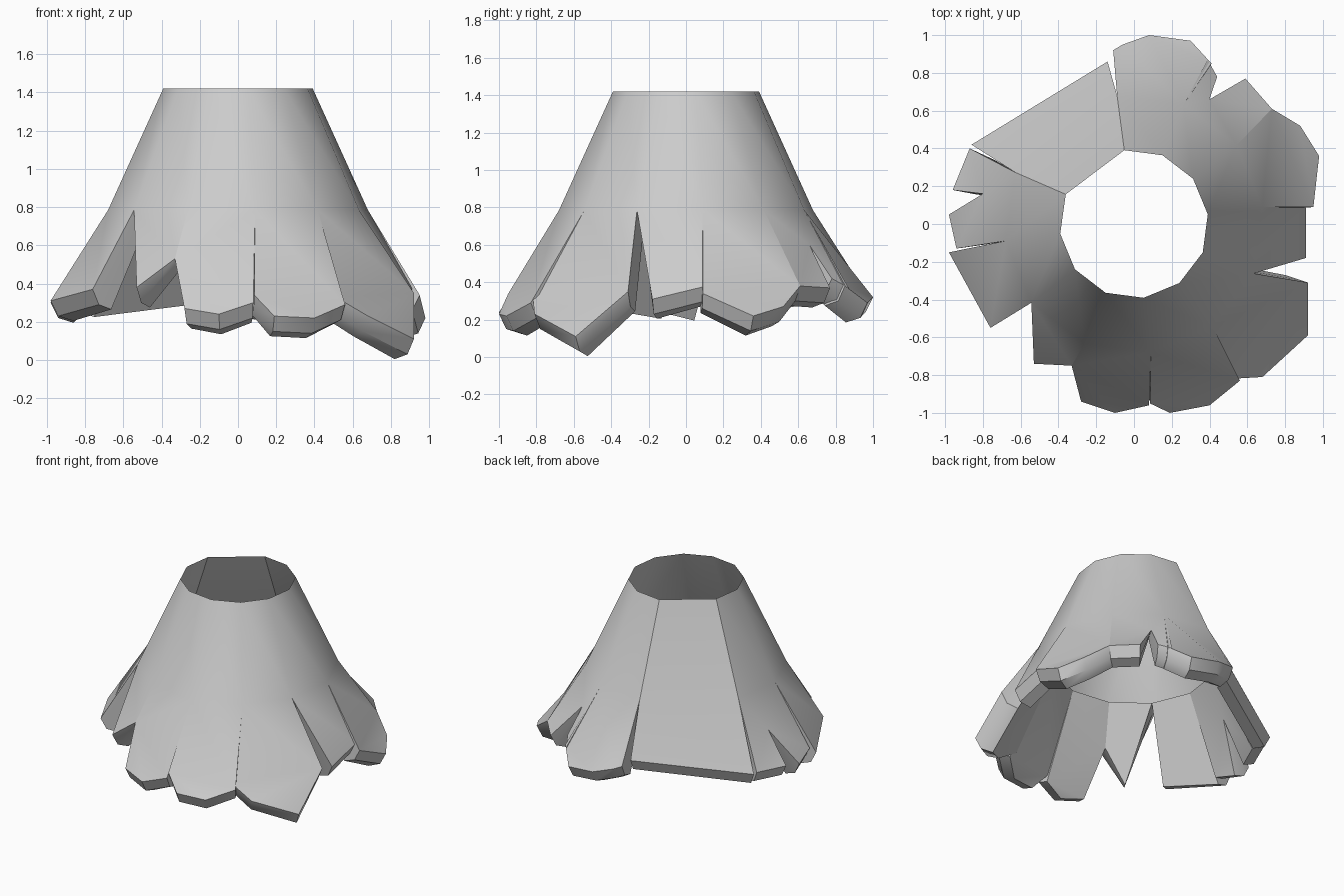
import bpy, bmesh, math
from mathutils import Vector

if "Cube" in bpy.data.objects:
    bpy.data.objects.remove(bpy.data.objects["Cube"])

# Torn hem: (start angle, span, outer edge points of the flap), counter-clockwise
FLAPS = [
    (-172.5, 30, [(-.98, -.15, .31), (-.76, -.55, .37)]),
    (-142.5, 30, [(-.53, -.74, .38), (-.33, -.75, .53)]),
    (-112.5, 30, [(-.33, -.75, .53), (-.28, -.94, .27), (-.1, -1, .24), (.08, -.96, .3)]),
    (-82.5, 30, [(.085, -.95, .34), (.19, -1, .23), (.4, -.96, .22), (.56, -.83, .29)]),
    (-52.5, 30, [(.51, -.82, .33), (.68, -.81, .23), (.92, -.59, .11), (.92, -.31, .35)]),
    (-22.5, 30, [(.91, -.18, .31), (.91, .11, .38)]),
    (7.5, 30, [(.95, .09, .34), (.98, .36, .22), (.88, .52, .27), (.73, .61, .38)]),
    (37.5, 30, [(.73, .61, .38), (.59, .77, .37), (.4, .66, .6), (.44, .78, .42), (.39, .87, .37)]),
    (67.5, 30, [(.41, .85, .38), (.3, .97, .29), (.08, 1, .32), (-.06, .95, .36), (-.11, .92, .38)]),
    (97.5, 59, [(-.14, .86, .41), (-.86, .42, .33)]),
    (156.5, 31, [(-.87, .4, .34), (-.96, .18, .33), (-.8, .16, .55), (-.98, .05, .3), (-.94, -.13, .34)]),
]


def ring(angle, r, z):
    a = math.radians(angle)
    return Vector((r * math.cos(a), r * math.sin(a), z))


def inset(p, radial, drop):
    # The drop fades out towards the tips of the slits
    s = max(0, min(1, (.58 - p.z) / .17))
    d = Vector((p.x, p.y, 0)).normalized()
    return p - d * radial - Vector((0, 0, drop * s))


bm = bmesh.new()


def face(points):
    return bm.faces.new([bm.verts.new(p) for p in points])


for start, span, hem in FLAPS:
    end = start + span
    top_a, top_b = ring(start, .394, 1.42), ring(end, .394, 1.42)
    root_a, root_b = ring(start, .685, .785), ring(end, .685, .785)
    path = [root_a] + [Vector(p) for p in hem] + [root_b]
    middle = [inset(p, .04, .08) for p in path]
    inner = [inset(p, .12, .105) for p in path]

    # Thin upper cone panel
    face([top_a, root_a, root_b, top_b])

    # Thick flap: skins, and the rounded edge between them
    face(path)
    face(inner[::-1])
    for upper, lower in ((path, middle), (middle, inner)):
        for i in range(len(path) - 1):
            face([upper[i + 1], upper[i], lower[i], lower[i + 1]])

# Only the outer skin is welded, so the flaps stay separate pieces inside
bmesh.ops.remove_doubles(bm, verts=bm.verts, dist=.0005)
bmesh.ops.triangulate(bm, faces=[f for f in bm.faces if len(f.verts) > 4])

mesh = bpy.data.meshes.new("tattered_skirt")
bm.to_mesh(mesh)
bm.free()
skirt = bpy.data.objects.new("tattered_skirt", mesh)
bpy.context.collection.objects.link(skirt)
bpy.context.view_layer.objects.active = skirt
skirt.select_set(True)
bpy.ops.object.shade_smooth_by_angle(angle=math.radians(40))
